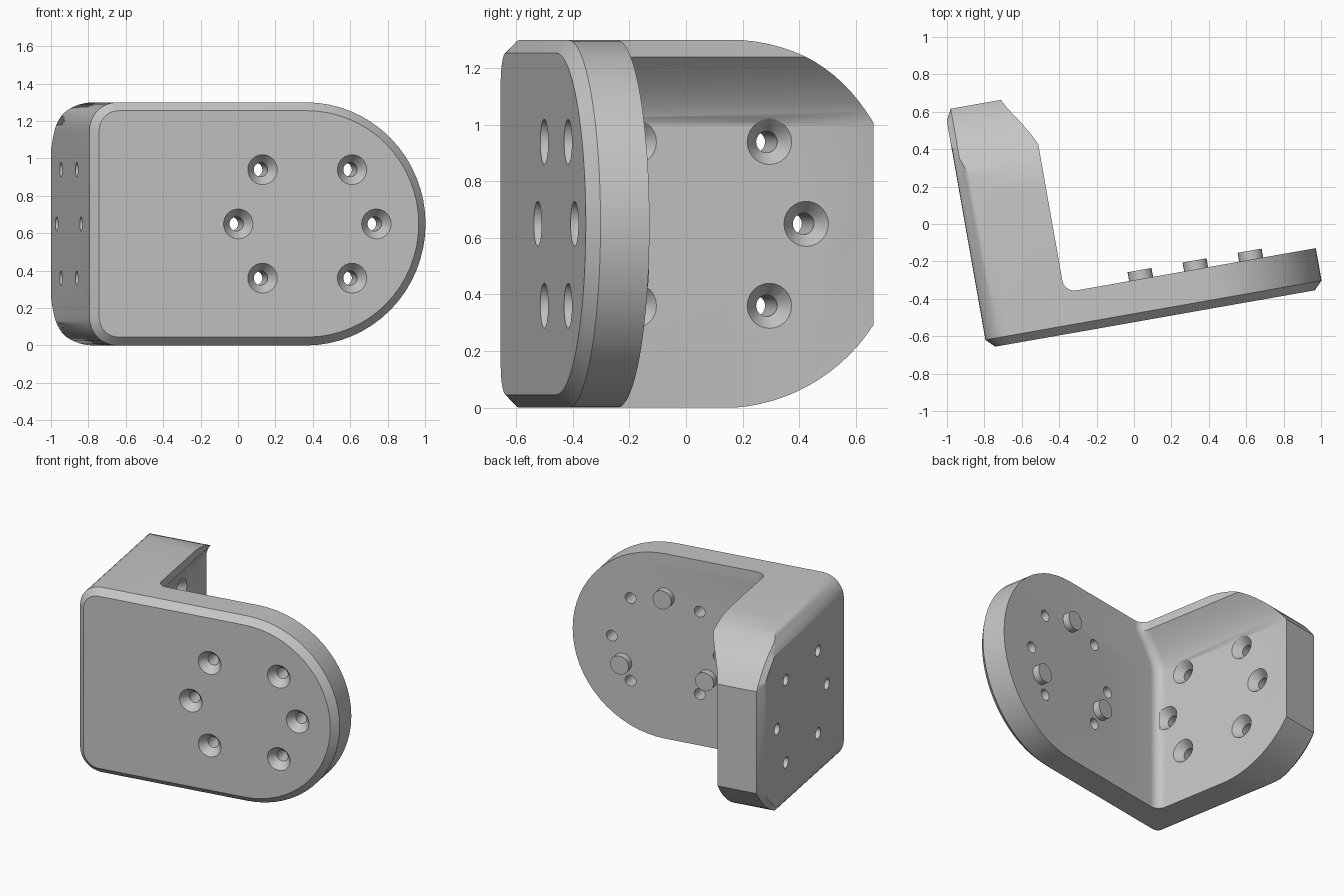
import bpy, bmesh
from math import sin, cos, acos, pi, radians, degrees
from mathutils import Matrix

if "Cube" in bpy.data.objects:
    bpy.data.objects.remove(bpy.data.objects["Cube"])

TURN = Matrix.Rotation(radians(10), 4, "Z")   # bracket sits turned about z
H, MID = 1.3, 0.65                            # height and centre line
LEFT, CENTRE = -0.89, 0.285                   # outer face, centre of round end
FRONT, BACK, END = -0.517, -0.296, 0.777      # plate faces along depth
INNER = -0.585                                # inner face of side plate

grey = bpy.data.materials.new("satin_grey")
grey.use_nodes = True
grey.diffuse_color = (0.56, 0.56, 0.56, 1)
grey.node_tree.nodes["Principled BSDF"].inputs["Base Color"].default_value = (0.56, 0.56, 0.56, 1)


def loft(name, rings):
    """Closed solid through rings that share a point count."""
    bm = bmesh.new()
    loops = [[bm.verts.new(p) for p in ring] for ring in rings]
    n = len(loops[0])
    for a, b in zip(loops, loops[1:]):
        for i in range(n):
            j = (i + 1) % n
            bm.faces.new((a[i], a[j], b[j], b[i]))
    bm.faces.new(loops[0])
    bm.faces.new(loops[-1])
    bmesh.ops.recalc_face_normals(bm, faces=bm.faces)
    mesh = bpy.data.meshes.new(name)
    bm.to_mesh(mesh)
    bm.free()
    mesh.materials.append(grey)
    obj = bpy.data.objects.new(name, mesh)
    bpy.context.collection.objects.link(obj)
    obj.matrix_world = TURN
    return obj


def arc(cx, cy, r, start, stop, steps):
    return [(cx + r * cos(radians(start + (stop - start) * i / steps)),
             cy + r * sin(radians(start + (stop - start) * i / steps)))
            for i in range(steps + 1)]


def boolean(target, cutter, operation):
    cutter.hide_render = True
    mod = target.modifiers.new(cutter.name, "BOOLEAN")
    mod.operation, mod.object, mod.solver = operation, cutter, "EXACT"
    bpy.context.view_layer.objects.active = target
    bpy.ops.object.modifier_apply(modifier=mod.name)
    bpy.data.objects.remove(cutter)


# Body: rounded-end outline swept in depth, chamfered at the front
def outline(depth, inset):
    r = 0.15
    pts = arc(CENTRE, MID, MID - inset, -90, 90, 32)
    pts += arc(LEFT + r, H - r, r - inset, 90, 180, 8)
    pts += arc(LEFT + r, r, r - inset, 180, 270, 8)
    return [(x, depth, z) for x, z in pts]


body = loft("angle_bracket", [outline(FRONT, 0.045), outline(FRONT + 0.045, 0),
                              outline(END + 0.1, 0)])


# Pocket behind the front plate; the side plate thickens towards its top
def pocket_ring(z):
    t = min(1, max(0, (z - 1.0) / 0.24))
    x, f = INNER + 0.155 * t ** 1.5, 0.065
    pts = arc(x + f, BACK + f, f, 180, 270, 6) + [(1.4, BACK), (1.4, 1.2), (x, 1.2)]
    return [(px, py, z) for px, py in pts]


levels = [-0.1] + [1.0 + 0.024 * i for i in range(11)] + [1.4]
boolean(body, loft("pocket", [pocket_ring(z) for z in levels]), "DIFFERENCE")


# Far end of the side plate: round arc cut off square, chamfered outside
def side_ring(x, end, inset):
    c, r = 0.232, MID + 0.002 - inset
    a = degrees(acos((end - c) / r))
    pts = [(-1, MID - r)] + arc(c, MID, r, -90, -a, 14)
    pts += arc(c, MID, r, a, 90, 14) + [(-1, MID + r)]
    return [(x, y, z) for y, z in pts]


boolean(body, loft("side_outline", [side_ring(LEFT - 0.01, END - 0.08, 0.04),
                                    side_ring(LEFT + 0.032, END, 0),
                                    side_ring(1.2, END, 0)]), "INTERSECT")


# Countersunk screw holes, six per plate
def revolve(name, place, sections):
    return loft(name, [[place(r * cos(2 * pi * i / 24), r * sin(2 * pi * i / 24), d)
                        for i in range(24)] for r, d in sections])


hole = [(0.09, -0.01), (0.08, 0), (0.038, 0.055), (0.038, 0.6)]
spots = [(-0.375, 0), (0.375, 0)] + [(a, b) for a in (-0.243, 0.243) for b in (-0.29, 0.29)]
for a, b in spots:
    boolean(body, revolve("front_hole", lambda p, q, d: (CENTRE + a + p, FRONT + d, MID + b + q),
                          [(r, min(d, 0.3)) for r, d in hole]), "DIFFERENCE")
    boolean(body, revolve("side_hole", lambda p, q, d: (INNER - d, 0.16 + a + p, MID + b + q),
                          hole), "DIFFERENCE")

# Locating pegs on the back of the front plate
pegs = []
for k in range(3):
    ang = radians(90 + 120 * k)
    cx, cz = CENTRE + 0.345 * cos(ang), MID + 0.345 * sin(ang)
    pegs.append(revolve("locating_peg", lambda p, q, d: (cx + p, BACK + d, cz + q),
                        [(0.065, -0.02), (0.065, 0.048)]))

bpy.ops.object.select_all(action="DESELECT")
for obj in [body] + pegs:
    obj.select_set(True)
bpy.context.view_layer.objects.active = body
bpy.ops.object.shade_smooth_by_angle(angle=radians(35))
